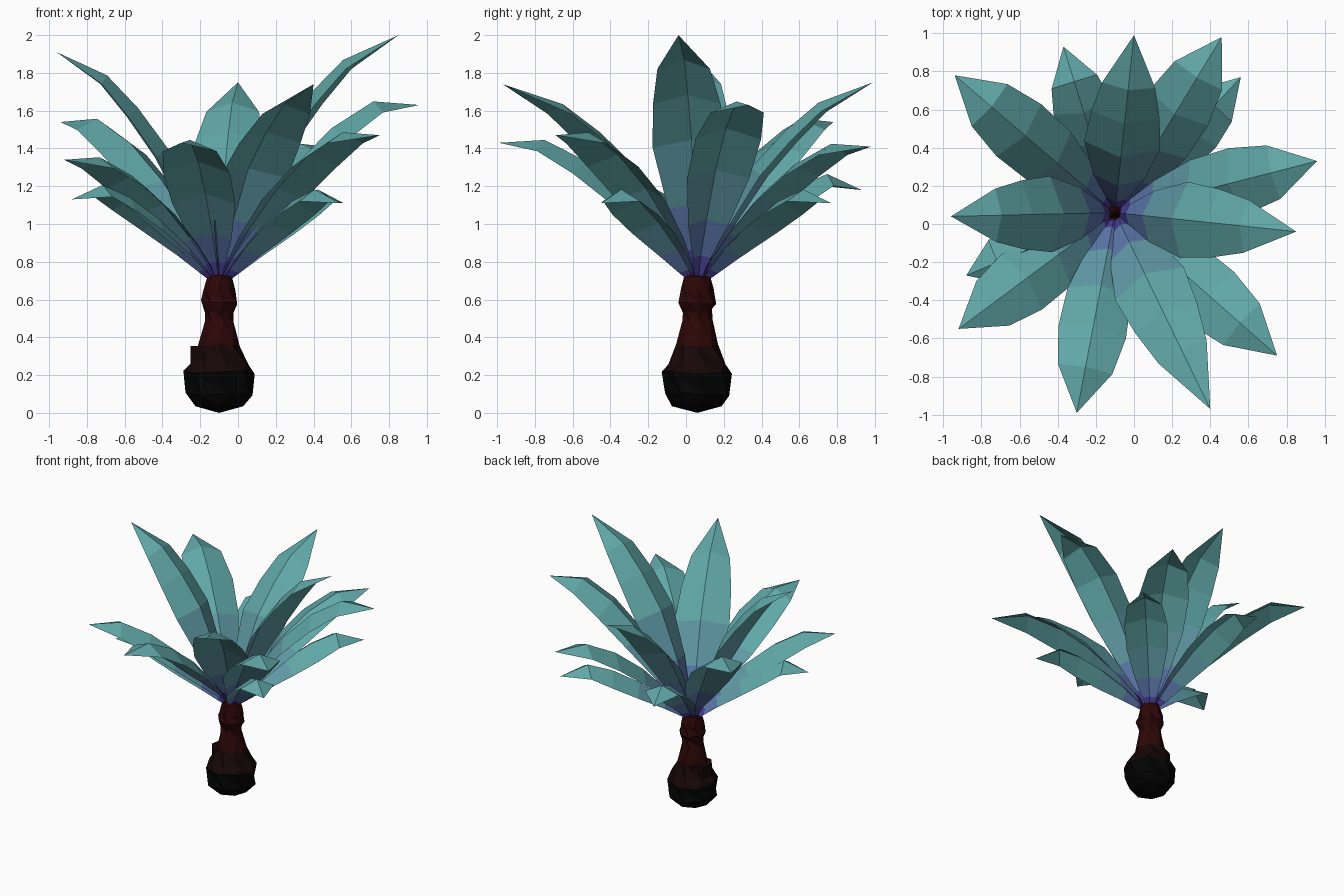
import bpy, math, random
from mathutils import Vector

if "Cube" in bpy.data.objects:
    bpy.data.objects.remove(bpy.data.objects["Cube"])

random.seed(4)
CX, CY = -0.10, 0.06          # trunk axis


def material(name, rgb):
    m = bpy.data.materials.new(name)
    m.diffuse_color = (*rgb, 1)
    m.use_nodes = True
    m.node_tree.nodes["Principled BSDF"].inputs["Base Color"].default_value = m.diffuse_color
    return m


def build(name, verts, faces, mats, indices):
    me = bpy.data.meshes.new(name)
    me.from_pydata(verts, [], faces)
    for m in mats:
        me.materials.append(m)
    for p, i in zip(me.polygons, indices):
        p.material_index = i
    ob = bpy.data.objects.new(name, me)
    bpy.context.collection.objects.link(ob)
    return ob


leaf_mats = [material("leaf_violet", (0.07, 0.05, 0.32)),
             material("leaf_blue", (0.11, 0.19, 0.42)),
             material("leaf_blue_teal", (0.12, 0.33, 0.39)),
             material("leaf_teal", (0.12, 0.39, 0.39))]
bark_mats = [material("bark_black", (0.001, 0.001, 0.001)),
             material("bark_brown", (0.008, 0.002, 0.002)),
             material("bark_red", (0.026, 0.002, 0.002))]

# Midrib curves as (share of reach, share of rise) and half widths
CURVES = {
    "upper": [(0.01, 0), (0.06, 0.14), (0.15, 0.32), (0.31, 0.58), (0.50, 0.76), (0.69, 0.90), (1, 1)],
    "middle": [(0.01, 0), (0.07, 0.16), (0.18, 0.36), (0.36, 0.64), (0.56, 0.87), (0.77, 1.02), (1, 1)],
    "lower": [(0.01, 0), (0.09, 0.18), (0.20, 0.42), (0.40, 0.76), (0.60, 1.02), (0.79, 1.17), (1, 1)],
}
WIDTHS = {
    "upper": [0.012, 0.055, 0.135, 0.20, 0.18, 0.14, 0],
    "middle": [0.012, 0.05, 0.11, 0.17, 0.18, 0.145, 0],
    "lower": [0.012, 0.05, 0.095, 0.145, 0.155, 0.125, 0],
}
DROOP = {"upper": 0.40, "middle": 0.42, "lower": 0.50}


def leaf(name, tier, tip):
    """Arched leaf: raised midrib with two drooping halves, ending in a point."""
    base = Vector((CX, CY, 0.68))
    span = Vector(tip) - base
    out = Vector((span.x, span.y, 0))
    reach = out.length
    out.normalize()
    side = Vector((-out.y, out.x, 0))
    mid = [base + out * reach * r + Vector((0, 0, span.z * h)) for r, h in CURVES[tier]]
    verts, faces, idx = [], [], []
    last = len(mid) - 1
    for i, (p, w) in enumerate(zip(mid, WIDTHS[tier])):
        if i == last:
            verts.append(p)
            break
        tangent = (mid[i + 1] - mid[max(i - 1, 0)]).normalized()
        droop = side.cross(tangent).normalized()
        if droop.z > 0:
            droop.negate()
        droop *= w * DROOP[tier]
        verts += [p + side * w + droop, p, p - side * w + droop]
    for i in range(last):
        a, b = 3 * i, 3 * i + 3
        if i < last - 1:
            faces += [(a, a + 1, b + 1, b), (a + 1, a + 2, b + 2, b + 1)]
        else:
            faces += [(a, a + 1, b), (a + 1, a + 2, b)]
        idx += [min(i, 3)] * 2
    return build(name, verts, faces, leaf_mats, idx)


# Leaves by tier, placed by their tips
TIPS = {
    "upper": [(-0.96, 0.04, 1.91), (0.85, -0.04, 2.0), (0.0, 0.99, 1.75), (0.40, -0.97, 1.74)],
    "middle": [(-0.94, 0.78, 1.54), (0.46, 0.98, 1.41), (0.96, 0.33, 1.63),
               (0.75, -0.69, 1.47), (-0.30, -0.99, 1.43), (-0.92, -0.55, 1.34)],
    "lower": [(-0.37, 0.93, 1.18), (0.56, 0.77, 1.11), (0.54, -0.45, 1.11), (-0.88, -0.27, 1.13)],
}
for tier, tips in TIPS.items():
    for n, tip in enumerate(tips):
        leaf(f"{tier}_leaf_{n + 1}", tier, tip)


# Trunk: irregular low-poly bulb, neck and knobbly crown
def lathe(name, rings, sides, jitter, top_z, bottom_z):
    verts, faces, idx = [], [], []
    for k, (r, z) in enumerate(rings):
        for s in range(sides):
            a = math.tau * (s + 0.35 * (k % 2)) / sides
            q = r * (1 + random.uniform(-jitter, jitter))
            dz = random.uniform(-0.012, 0.012) if k else 0
            verts.append((CX + q * math.cos(a), CY + q * math.sin(a), z + dz))

    def shade(z):
        return 0 if z < 0.2 else 1 if z < 0.40 else 2
    for k in range(len(rings) - 1):
        for s in range(sides):
            t = (s + 1) % sides
            a, b, c, d = k * sides + s, k * sides + t, (k + 1) * sides + t, (k + 1) * sides + s
            faces += [(a, b, d), (b, c, d)]
            idx += [shade((rings[k][1] + rings[k + 1][1]) / 2)] * 2
    verts += [(CX, CY, bottom_z), (CX, CY, top_z)]
    n, e = len(verts), (len(rings) - 1) * sides
    for s in range(sides):
        t = (s + 1) % sides
        faces += [(t, s, n - 2), (e + s, e + t, n - 1)]
        idx += [shade(bottom_z), shade(top_z)]
    return build(name, verts, faces, bark_mats, idx)


lathe("trunk", [(0.13, 0.035), (0.18, 0.10), (0.183, 0.215), (0.16, 0.26), (0.11, 0.36),
                (0.082, 0.48), (0.078, 0.54), (0.102, 0.585), (0.088, 0.65), (0.068, 0.72)],
      8, 0.04, 0.73, 0.0)
# Thin pointed bud in the heart of the crown
lathe("crown_bud", [(0.045, 0.70), (0.015, 0.78)], 5, 0.05, 0.87, 0.66)
# Broad shoulder on one side of the bulb
bpy.ops.mesh.primitive_cylinder_add(vertices=7, radius=0.10, depth=0.16,
                                    location=(CX - 0.055, CY, 0.275))
shoulder = bpy.context.object
shoulder.name = "bulb_shoulder"
shoulder.data.materials.append(bark_mats[1])
